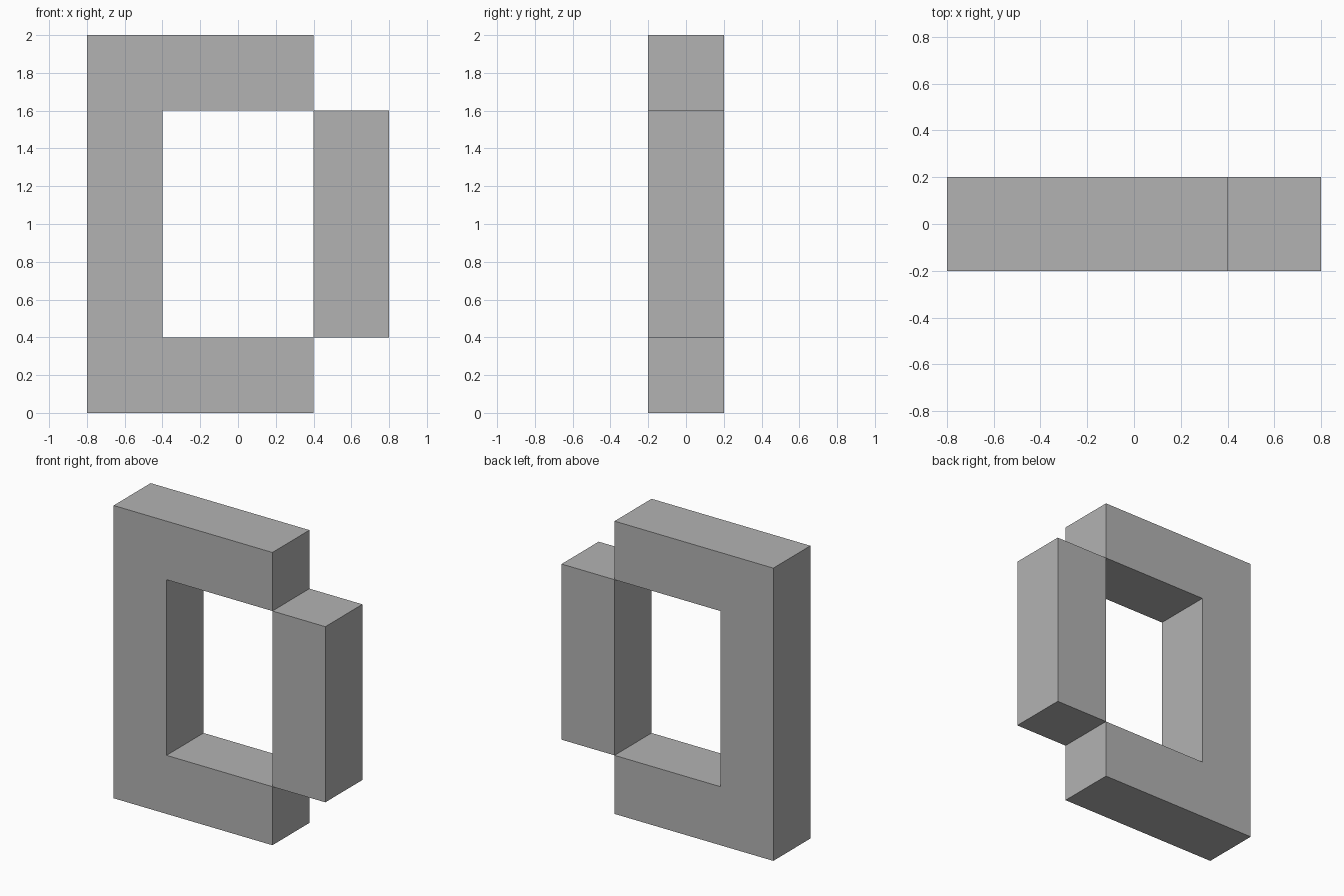
import bpy
import bmesh

cube = bpy.data.objects.get("Cube")
if cube:
    bpy.data.objects.remove(cube, do_unlink=True)

DEPTH = 0.4

grey = bpy.data.materials.new("mid_grey")
grey.use_nodes = True
colour = (0.45, 0.45, 0.45, 1)
grey.diffuse_color = colour
grey.node_tree.nodes["Principled BSDF"].inputs["Base Color"].default_value = colour


def extrude_profile(name, points):
    """Extrude an x-z outline through the full depth."""
    bm = bmesh.new()
    face = bm.faces.new([bm.verts.new((x, -DEPTH / 2, z)) for x, z in points])
    result = bmesh.ops.extrude_face_region(bm, geom=[face], use_keep_orig=True)
    moved = [v for v in result["geom"] if isinstance(v, bmesh.types.BMVert)]
    bmesh.ops.translate(bm, verts=moved, vec=(0, DEPTH, 0))
    bmesh.ops.recalc_face_normals(bm, faces=bm.faces)
    mesh = bpy.data.meshes.new(name)
    bm.to_mesh(mesh)
    bm.free()
    mesh.materials.append(grey)
    obj = bpy.data.objects.new(name, mesh)
    bpy.context.collection.objects.link(obj)
    return obj


# Open bracket: upright with a top and a bottom arm
extrude_profile("bracket_frame", [
    (-0.8, 0), (0.4, 0), (0.4, 0.4), (-0.4, 0.4),
    (-0.4, 1.6), (0.4, 1.6), (0.4, 2), (-0.8, 2)])

# Offset bar that closes the open side, touching the arms along their edges
extrude_profile("side_bar", [(0.4, 0.4), (0.8, 0.4), (0.8, 1.6), (0.4, 1.6)])
